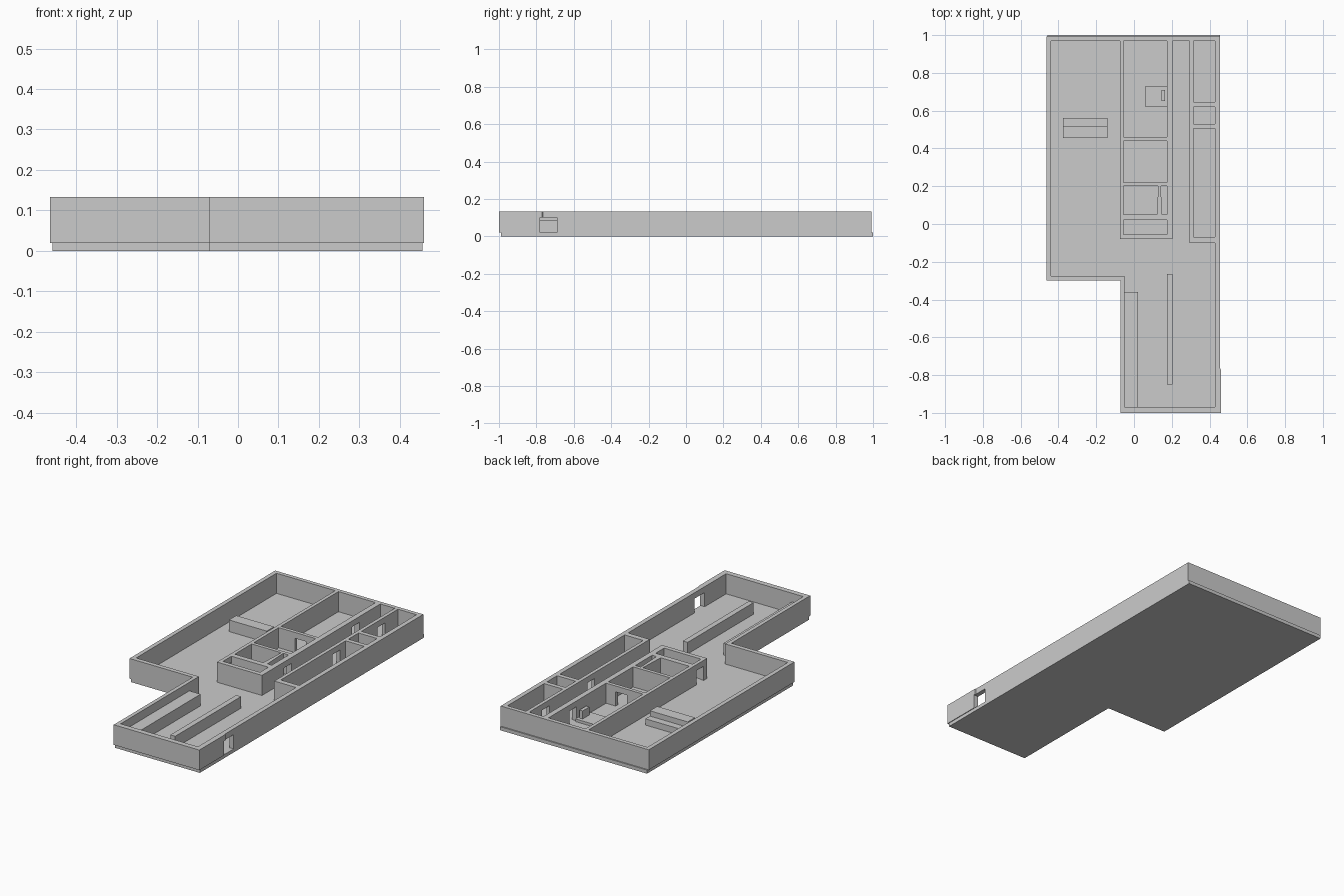
import bpy, bmesh

if "Cube" in bpy.data.objects:
    bpy.data.objects.remove(bpy.data.objects["Cube"])

FLOOR, TOP, DOOR, LOW = 0.02, 0.133, 0.10, 0.085


def rect(x0, x1, y0, y1):
    return [(x0, y0), (x1, y0), (x1, y1), (x0, y1)]


def prism(name, outlines, z0, z1):
    """Extrude one or more counter-clockwise outlines from z0 to z1."""
    bm = bmesh.new()
    for pts in outlines:
        lo = [bm.verts.new((x, y, z0)) for x, y in pts]
        hi = [bm.verts.new((x, y, z1)) for x, y in pts]
        bm.faces.new(lo[::-1])
        bm.faces.new(hi)
        for i in range(len(pts)):
            j = (i + 1) % len(pts)
            bm.faces.new((lo[i], lo[j], hi[j], hi[i]))
    me = bpy.data.meshes.new(name)
    bm.to_mesh(me)
    bm.free()
    ob = bpy.data.objects.new(name, me)
    bpy.context.collection.objects.link(ob)
    return ob


def cut(ob, outlines, z1):
    cutter = prism("cutter", outlines, FLOOR - 0.01, z1)
    cutter.hide_render = True
    mod = ob.modifiers.new("cut", 'BOOLEAN')
    mod.operation, mod.solver, mod.object = 'DIFFERENCE', 'EXACT', cutter
    bpy.context.view_layer.objects.active = ob
    bpy.ops.object.modifier_apply(modifier=mod.name)
    bpy.data.objects.remove(cutter)


def walls(name, outline, rooms, doors):
    ob = prism(name, [outline], FLOOR, TOP)
    cut(ob, rooms, TOP + 0.05)
    cut(ob, [rect(*d) for d in doors], DOOR)
    return ob


# Floor slab
prism("floor_slab", [[(-0.07, -0.99), (0.456, -0.99), (0.456, 1), (-0.458, 1),
                      (-0.458, -0.295), (-0.07, -0.295)]], 0, FLOOR)

# Outer walls with the side entrance
walls("outer_walls",
      [(-0.072, -1), (0.46, -1), (0.46, -0.77), (0.456, -0.765), (0.456, 0.993),
       (-0.464, 0.993), (-0.464, -0.3), (-0.072, -0.3)],
      [[(-0.05, -0.97), (0.43, -0.97), (0.43, 0.97), (-0.44, 0.97),
        (-0.44, -0.275), (-0.05, -0.275)]],
      [(0.42, 0.48, -0.78, -0.69)])

# Central room block
walls("central_rooms", rect(-0.075, 0.205, -0.08, 0.97),
      [rect(-0.055, 0.175, 0.46, 0.98), rect(-0.055, 0.175, 0.22, 0.44),
       [(-0.055, 0.05), (0.122, 0.05), (0.128, 0.2), (-0.055, 0.2)],
       [(0.148, 0.05), (0.175, 0.05), (0.175, 0.2), (0.142, 0.2)],
       rect(-0.055, 0.175, -0.055, 0.02)],
      [(0.165, 0.215, 0.115, 0.18), (0.165, 0.215, 0.72, 0.785),
       (0.045, 0.115, 0.43, 0.47), (-0.085, -0.045, -0.05, 0.015)])

# Right-hand room block
walls("side_rooms", rect(0.295, 0.43, -0.1, 0.97),
      [rect(0.315, 0.44, 0.645, 0.98), rect(0.315, 0.44, 0.53, 0.62),
       rect(0.315, 0.44, -0.07, 0.505)],
      [(0.285, 0.325, 0.39, 0.455), (0.285, 0.325, 0.79, 0.855)])

# Counters, bench and raised platform
for name, box, z in [
    ("wall_counter", (-0.05, 0.02, -0.97, -0.36), LOW),
    ("long_counter", (0.175, 0.205, -0.85, -0.265), LOW),
    ("bench_back", (-0.375, -0.14, 0.455, 0.52), LOW),
    ("bench_seat", (-0.375, -0.14, 0.52, 0.56), 0.055),
    ("platform", (0.06, 0.175, 0.62, 0.73), 0.035),
    ("platform_post", (0.145, 0.165, 0.65, 0.71), 0.08),
]:
    prism(name, [rect(*box)], FLOOR, z)
